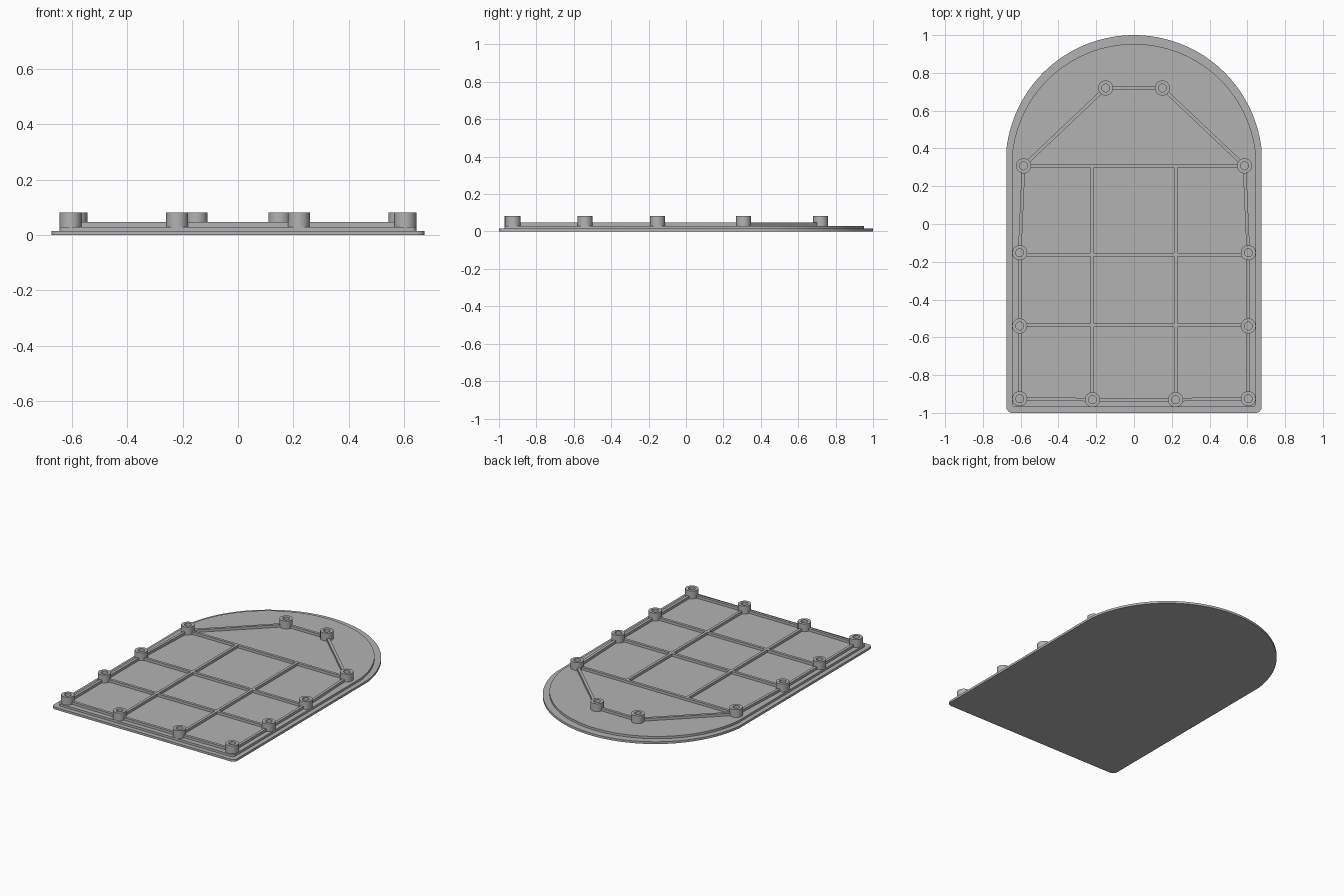
import bpy, bmesh, math
from mathutils import Vector

cube = bpy.data.objects.get("Cube")
if cube:
    bpy.data.objects.remove(cube)

grey = bpy.data.materials.new("plain grey")
grey.use_nodes = True
colour = (0.45, 0.45, 0.45, 1)
grey.diffuse_color = colour
grey.node_tree.nodes["Principled BSDF"].inputs["Base Color"].default_value = colour


def finish(name, bm, smooth=True):
    bmesh.ops.recalc_face_normals(bm, faces=bm.faces)
    mesh = bpy.data.meshes.new(name)
    bm.to_mesh(mesh)
    bm.free()
    mesh.materials.append(grey)
    obj = bpy.data.objects.new(name, mesh)
    bpy.context.collection.objects.link(obj)
    if smooth:
        bpy.ops.object.select_all(action='DESELECT')
        obj.select_set(True)
        bpy.context.view_layer.objects.active = obj
        bpy.ops.object.shade_smooth_by_angle(angle=math.radians(30))
    return obj


def arch_outline(half, bottom, spring, top, corner, steps=64):
    """Arched outline: rounded lower corners, circular arc above the spring line."""
    centre = (top**2 - half**2 - spring**2) / (2 * (top - spring))
    radius = top - centre
    start = math.atan2(spring - centre, half)
    pts = []
    for sx, a0 in ((-1, math.pi), (1, 1.5 * math.pi)):
        for i in range(7):
            a = a0 + i / 6 * math.pi / 2
            pts.append((sx * (half - corner) + corner * math.cos(a),
                        bottom + corner + corner * math.sin(a)))
    for i in range(steps + 1):
        a = start + (math.pi - 2 * start) * i / steps
        pts.append((radius * math.cos(a), centre + radius * math.sin(a)))
    return pts


def plate(name, outline, z0, z1):
    bm = bmesh.new()
    face = bm.faces.new([bm.verts.new((x, y, z0)) for x, y in outline])
    top = bmesh.ops.extrude_face_region(bm, geom=[face])["geom"]
    verts = [v for v in top if isinstance(v, bmesh.types.BMVert)]
    bmesh.ops.translate(bm, verts=verts, vec=(0, 0, z1 - z0))
    return finish(name, bm)


FLOOR, RIB_TOP, BOSS_TOP = 0.03, 0.047, 0.082
BOSS_R, HOLE_R, RIB_W = 0.04, 0.021, 0.018


def boss(name, x, y, sides=32):
    # Hollow screw post turned from a closed profile
    profile = [(BOSS_R, FLOOR - 0.005), (BOSS_R, BOSS_TOP),
               (HOLE_R, BOSS_TOP), (HOLE_R, FLOOR - 0.005)]
    bm = bmesh.new()
    rings = []
    for i in range(sides):
        a = 2 * math.pi * i / sides
        rings.append([bm.verts.new((x + r * math.cos(a), y + r * math.sin(a), z))
                      for r, z in profile])
    for i, ring in enumerate(rings):
        nxt = rings[(i + 1) % sides]
        for j in range(4):
            k = (j + 1) % 4
            bm.faces.new((ring[j], nxt[j], nxt[k], ring[k]))
    finish(name, bm)


def rib(name, a, b, trim_a=0.032, trim_b=0.032):
    # Straight rib, shortened at each end so it stops inside the post wall
    a, b = Vector(a), Vector(b)
    d = (b - a).normalized()
    a, b = a + d * trim_a, b - d * trim_b
    side = Vector((-d.y, d.x)) * RIB_W / 2
    bm = bmesh.new()
    low = [bm.verts.new((*p, FLOOR - 0.005)) for p in (a - side, b - side, b + side, a + side)]
    high = [bm.verts.new((v.co.x, v.co.y, RIB_TOP)) for v in low]
    bm.faces.new(low)
    bm.faces.new(high)
    for i in range(4):
        j = (i + 1) % 4
        bm.faces.new((low[i], low[j], high[j], high[i]))
    finish(name, bm, smooth=False)


# Flange and raised panel
plate("base_flange", arch_outline(0.675, -1, 0.4, 1, 0.03), 0, 0.015)
plate("raised_panel", arch_outline(0.645, -0.97, 0.37, 0.953, 0.02), 0.01, FLOOR)

# Posts and perimeter ribs, both sides
chain = [(0.22, -0.93), (0.605, -0.925), (0.605, -0.54), (0.605, -0.152),
         (0.585, 0.308), (0.15, 0.72)]
for side, s in (("left", 1), ("right", -1)):
    pts = [(s * x, y) for x, y in chain]
    for i, p in enumerate(pts):
        boss(f"{side}_post_{i + 1}", *p)
    for i in range(len(pts) - 1):
        rib(f"{side}_edge_rib_{i + 1}", pts[i], pts[i + 1])
    # Long inner rib
    rib(f"{side}_long_rib", (s * 0.22, -0.93), (s * 0.22, 0.308), trim_b=0)

# Cross ribs
for name, x, y in (("front_rib", 0.22, -0.93), ("lower_cross_rib", 0.605, -0.537),
                   ("middle_cross_rib", 0.605, -0.163), ("upper_cross_rib", 0.585, 0.308),
                   ("back_rib", 0.15, 0.72)):
    rib(name, (-x, y), (x, y))
